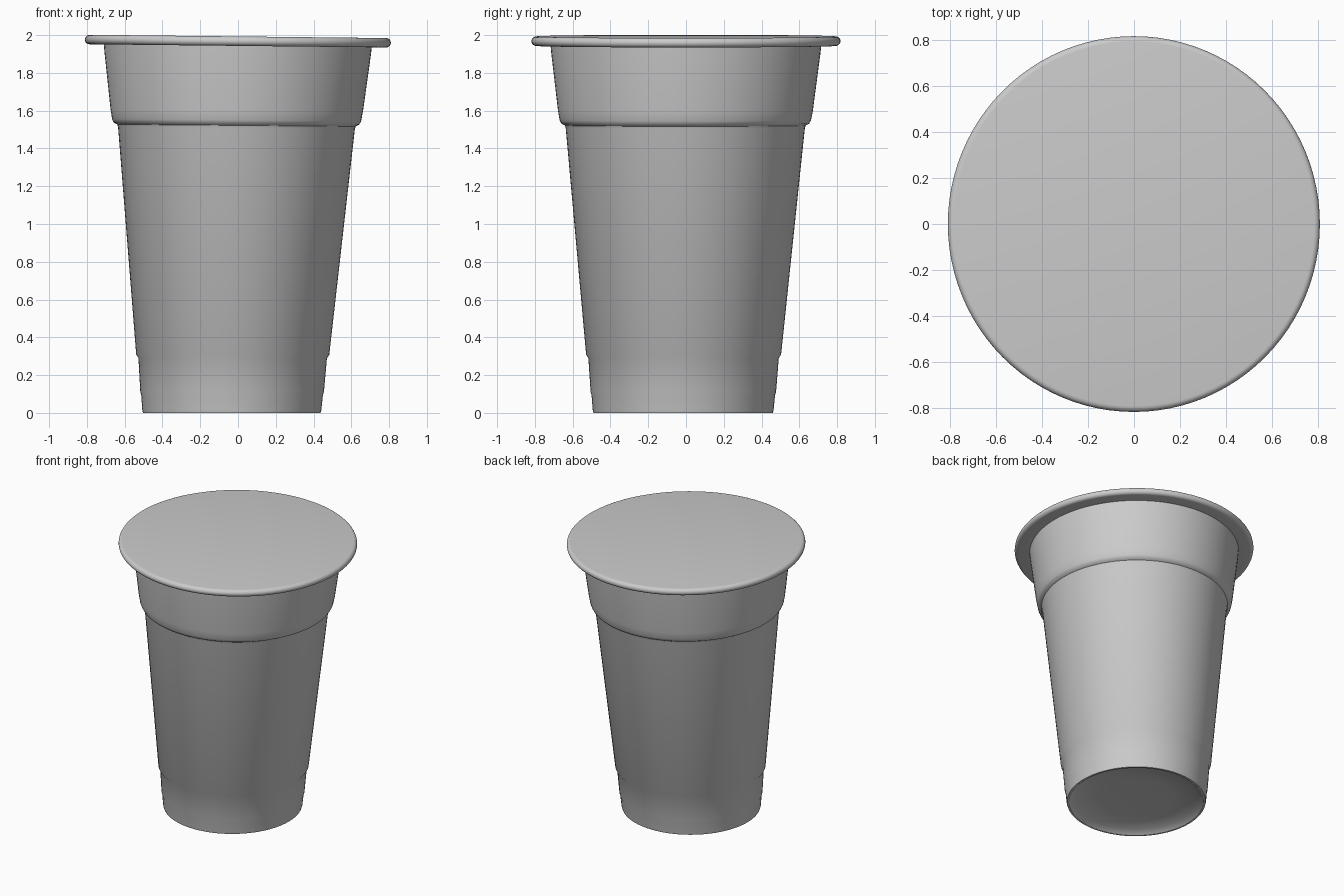
import bpy, bmesh, math

cube = bpy.data.objects.get("Cube")
if cube:
    bpy.data.objects.remove(cube)

SIDES = 96

# One plain grey plastic
grey = bpy.data.materials.new("grey_plastic")
grey.use_nodes = True
colour = (0.6, 0.6, 0.6, 1)
grey.diffuse_color = colour
grey.node_tree.nodes["Principled BSDF"].inputs["Base Color"].default_value = colour


def lean(x, y, z):
    """Slight lean of the cup and tilt of its upper rim."""
    t = 1 - z / 2
    return x - 0.033 * t, y * 1.01 - 0.015 * t, z - 0.011 * x * z / 2


def lathe(name, profile):
    """Turn (radius, height) points round z; zero radius closes with a pole."""
    bm = bmesh.new()
    rings = []
    for r, z in profile:
        count = SIDES if r > 0 else 1
        angles = [2 * math.pi * i / SIDES for i in range(count)]
        rings.append([bm.verts.new(lean(r * math.cos(a), r * math.sin(a), z))
                      for a in angles])
    for low, high in zip(rings, rings[1:]):
        for i in range(SIDES):
            j = (i + 1) % SIDES
            corners = [low[i % len(low)], low[j % len(low)],
                       high[j % len(high)], high[i % len(high)]]
            bm.faces.new(list(dict.fromkeys(corners)))
    bmesh.ops.recalc_face_normals(bm, faces=bm.faces)
    mesh = bpy.data.meshes.new(name)
    bm.to_mesh(mesh)
    bm.free()
    mesh.materials.append(grey)
    obj = bpy.data.objects.new(name, mesh)
    bpy.context.collection.objects.link(obj)
    bpy.ops.object.select_all(action="DESELECT")
    obj.select_set(True)
    bpy.context.view_layer.objects.active = obj
    bpy.ops.object.shade_smooth_by_angle(angle=math.radians(35))
    return obj


# Cup: recessed base, two foot bands, tapered wall, stepped collar
lathe("cup_body", [
    (0, 0.035), (0.25, 0.03), (0.42, 0.025), (0.455, 0.0), (0.47, 0.0),
    (0.474, 0.015), (0.481, 0.095), (0.486, 0.11), (0.499, 0.29),
    (0.511, 0.308), (0.627, 1.51), (0.632, 1.522), (0.65, 1.532),
    (0.659, 1.55), (0.668, 1.60), (0.705, 1.90), (0.71, 1.95), (0, 1.95),
])

# Flat lid closing the mouth, with a rounded outer lip
lip = [(0.785 + 0.025 * math.cos(a), 1.968 + 0.025 * math.sin(a))
       for a in [math.radians(d) for d in range(-90, 91, 18)]]
lathe("lid", [(0, 1.943), (0.70, 1.943)] + lip + [(0, 1.993)])
